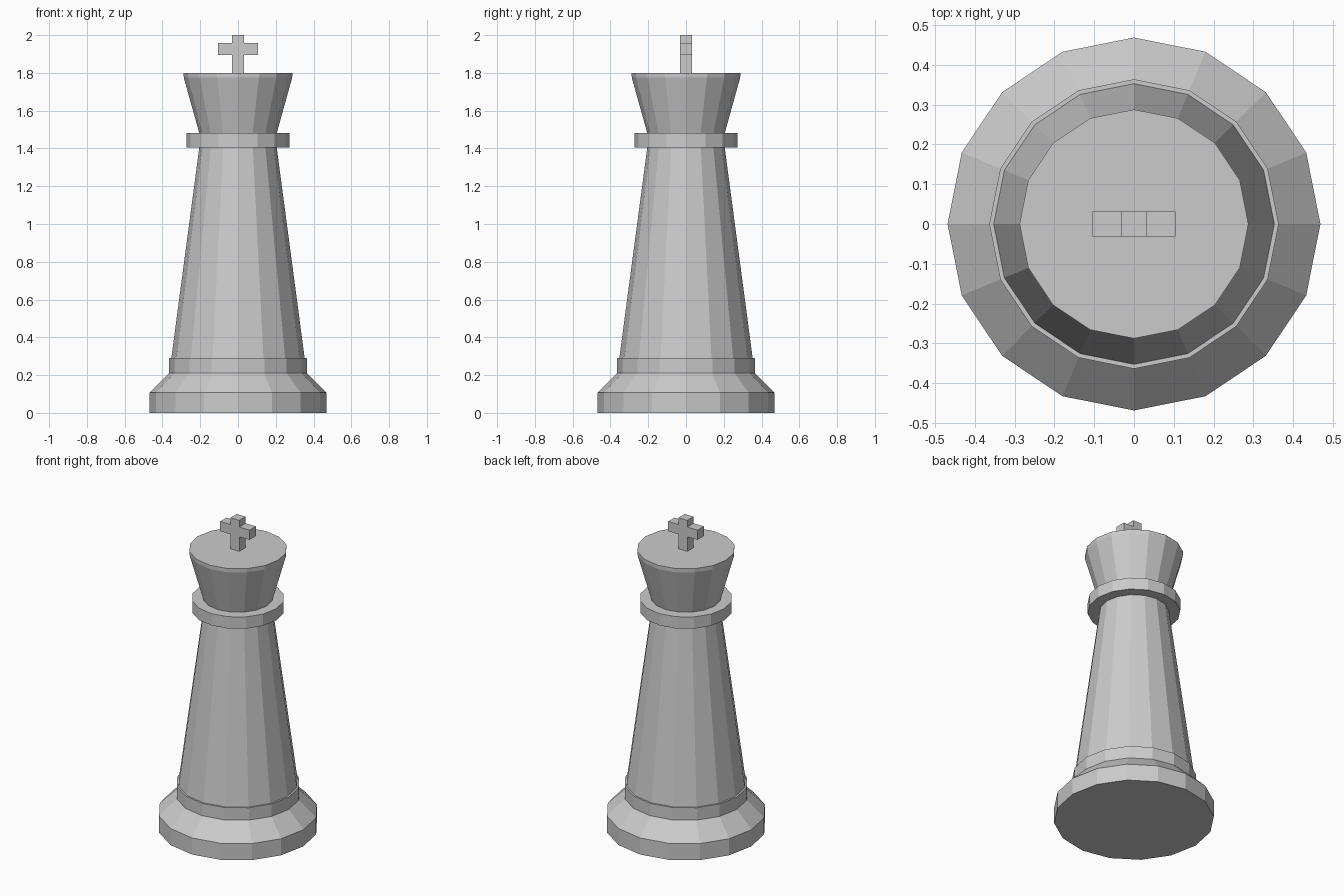
import bpy
import bmesh
from math import cos, sin, tau

if "Cube" in bpy.data.objects:
    bpy.data.objects.remove(bpy.data.objects["Cube"])

SIDES = 16


def make_object(name, bm):
    bmesh.ops.recalc_face_normals(bm, faces=bm.faces)
    mesh = bpy.data.meshes.new(name)
    bm.to_mesh(mesh)
    bm.free()
    obj = bpy.data.objects.new(name, mesh)
    bpy.context.collection.objects.link(obj)
    return obj


def lathe(name, profile):
    """Turn (radius, z) points around the z axis and cap both ends."""
    bm = bmesh.new()
    rings = [[bm.verts.new((r * cos(tau * i / SIDES), r * sin(tau * i / SIDES), z))
              for i in range(SIDES)] for r, z in profile]
    for low, high in zip(rings, rings[1:]):
        for i in range(SIDES):
            j = (i + 1) % SIDES
            bm.faces.new((low[i], low[j], high[j], high[i]))
    bm.faces.new(rings[0][::-1])
    bm.faces.new(rings[-1])
    return make_object(name, bm)


def extrude_outline(name, outline, depth):
    """Extrude an (x, z) outline along y, centred on y = 0."""
    bm = bmesh.new()
    face = bm.faces.new([bm.verts.new((x, -depth / 2, z)) for x, z in outline])
    result = bmesh.ops.extrude_face_region(bm, geom=[face], use_keep_orig=True)
    moved = [g for g in result["geom"] if isinstance(g, bmesh.types.BMVert)]
    bmesh.ops.translate(bm, verts=moved, vec=(0, depth, 0))
    return make_object(name, bm)


# Turned body: foot, sloped shoulder, base collar, shaft, neck ring, crown
lathe("turned_body", [
    (0.469, 0.0), (0.469, 0.107),
    (0.364, 0.21), (0.364, 0.29),
    (0.353, 0.29), (0.205, 1.405),
    (0.272, 1.405), (0.272, 1.481),
    (0.205, 1.481), (0.287, 1.775),
    (0.288, 1.80),
])

# Cross finial, right half mirrored to the left
w, arm = 0.032, 0.105
right = [(w, 1.80), (w, 1.894), (arm, 1.894), (arm, 1.957), (w, 1.957), (w, 2.0)]
left = [(-x, z) for x, z in reversed(right)]
extrude_outline("cross_finial", right + left, 2 * w)
